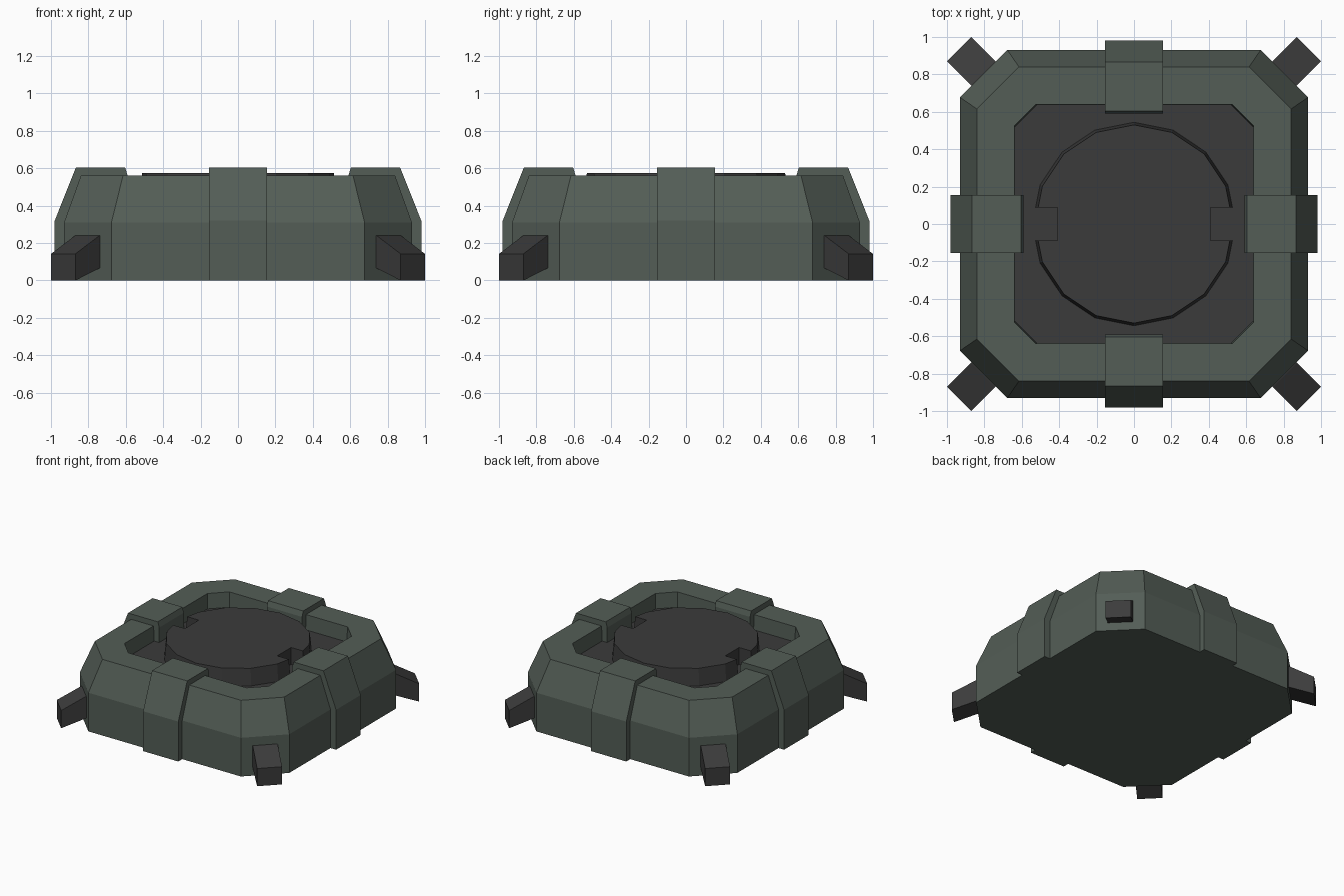
import bpy, bmesh, math
from mathutils import Matrix

if "Cube" in bpy.data.objects:
    bpy.data.objects.remove(bpy.data.objects["Cube"])


def material(name, rgb):
    m = bpy.data.materials.new(name)
    m.diffuse_color = (*rgb, 1)
    m.use_nodes = True
    m.node_tree.nodes["Principled BSDF"].inputs["Base Color"].default_value = m.diffuse_color
    return m


GREEN = material("grey green armour", (0.088, 0.111, 0.094))
DARK = material("dark grey metal", (0.044, 0.044, 0.044))


def finish(bm, name, mats):
    bmesh.ops.recalc_face_normals(bm, faces=bm.faces)
    me = bpy.data.meshes.new(name)
    bm.to_mesh(me)
    bm.free()
    for m in mats:
        me.materials.append(m)
    ob = bpy.data.objects.new(name, me)
    bpy.context.collection.objects.link(ob)
    return ob


def loft(bm, rings):
    """Closed solid through a stack of equal-length loops; returns the last cap."""
    loops = [[bm.verts.new(p) for p in r] for r in rings]
    n = len(loops[0])
    for a, b in zip(loops, loops[1:]):
        for i in range(n):
            bm.faces.new((a[i], a[(i + 1) % n], b[(i + 1) % n], b[i]))
    bm.faces.new(loops[0][::-1])
    return bm.faces.new(loops[-1])


def octagon(h, c, z):
    return [(h, -c, z), (h, c, z), (c, h, z), (-c, h, z),
            (-h, c, z), (-h, -c, z), (-c, -h, z), (c, -h, z)]


def extruded(name, profile, half_width, angle, mat):
    """Outward/height profile extruded sideways, then turned about z."""
    bm = bmesh.new()
    loft(bm, [[(d, s * half_width, z) for d, z in profile] for s in (-1, 1)])
    bm.transform(Matrix.Rotation(angle, 4, 'Z'))
    return finish(bm, name, [mat])


# Octagonal body with sunken dark floor
FLOOR = 0.44
bm = bmesh.new()
floor = loft(bm, [octagon(0.93, 0.677, 0), octagon(0.93, 0.677, 0.31),
                  octagon(0.84, 0.615, 0.56), octagon(0.64, 0.525, 0.56),
                  octagon(0.635, 0.52, FLOOR)])
floor.material_index = 1
finish(bm, "body", [GREEN, DARK])

# Sixteen-sided hatch with a notch on the left and right
NX, NY, R0, R1 = 0.41, 0.088, 0.545, 0.53


def hatch_loop(r, z):
    edge = r - NY * math.tan(math.pi / 16)  # rim position where the notch cuts it
    half = [(edge, NY)]
    half += [(r * math.cos(k * math.pi / 8), r * math.sin(k * math.pi / 8)) for k in range(1, 8)]
    half += [(-edge, NY), (-NX, NY)]
    pts = [(NX, NY)] + half
    return [(x, y, z) for x, y in pts] + [(-x, -y, z) for x, y in pts]


bm = bmesh.new()
loft(bm, [hatch_loop(R0, FLOOR - 0.01), hatch_loop(R1, 0.575)])
finish(bm, "hatch", [DARK])

# Four side clamps and four corner feet
clamp = [(0.98, 0), (0.98, 0.32), (0.867, 0.603), (0.603, 0.603), (0.59, 0.56),
         (0.59, FLOOR - 0.01), (0.70, FLOOR - 0.05), (0.70, 0)]
foot = [(1.322, 0), (1.322, 0.142), (1.14, 0.24), (1.05, 0.24), (1.05, 0.085), (1.14, 0.065)]
for k in range(4):
    a = k * math.pi / 2
    extruded(f"side_clamp_{k + 1}", clamp, 0.156, a, GREEN)
    extruded(f"corner_foot_{k + 1}", foot, 0.092, a + math.pi / 4, DARK)
